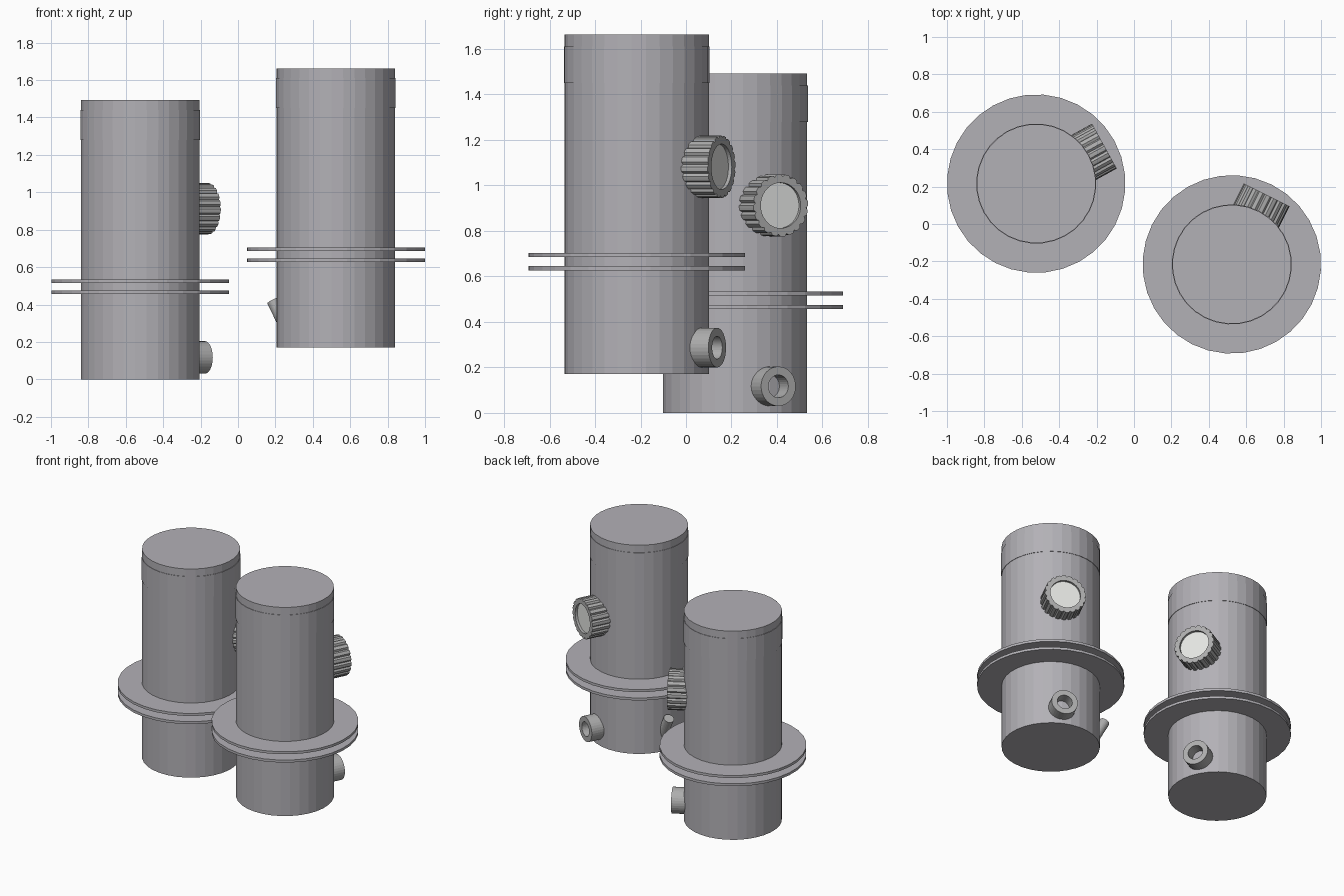
import bpy, bmesh, math
from mathutils import Matrix, Vector

if "Cube" in bpy.data.objects:
    bpy.data.objects.remove(bpy.data.objects["Cube"])


def material(name, rgb):
    m = bpy.data.materials.new(name)
    m.diffuse_color = (*rgb, 1)
    m.use_nodes = True
    m.node_tree.nodes["Principled BSDF"].inputs["Base Color"].default_value = m.diffuse_color
    return m


BODY = material("body grey", (0.45, 0.44, 0.47))
FITTING = material("fitting grey", (0.42, 0.42, 0.42))
GLASS = material("pale glass", (0.78, 0.79, 0.77))


def finish(bm, name, mat, matrix):
    bmesh.ops.recalc_face_normals(bm, faces=bm.faces)
    me = bpy.data.meshes.new(name)
    bm.to_mesh(me)
    bm.free()
    me.materials.append(mat)
    ob = bpy.data.objects.new(name, me)
    ob.matrix_world = matrix
    bpy.context.collection.objects.link(ob)
    return ob


def cylinder(name, mat, matrix, r, z0, z1, seg=32):
    bm = bmesh.new()
    bmesh.ops.create_cone(bm, cap_ends=True, segments=seg, radius1=r, radius2=r,
                          depth=z1 - z0, matrix=Matrix.Translation((0, 0, (z0 + z1) / 2)))
    return finish(bm, name, mat, matrix)


def tube(name, mat, matrix, radii, inner, z0, z1):
    """Ring whose outer outline follows the given list of radii."""
    n = len(radii)
    bm = bmesh.new()

    def loop(rs, z):
        return [bm.verts.new((r * math.cos(math.tau * i / n),
                              r * math.sin(math.tau * i / n), z))
                for i, r in enumerate(rs)]
    loops = [loop(radii, z0), loop(radii, z1),
             loop([inner] * n, z1), loop([inner] * n, z0)]
    for k in range(4):
        a, b = loops[k], loops[(k + 1) % 4]
        for i in range(n):
            j = (i + 1) % n
            bm.faces.new((a[i], a[j], b[j], b[i]))
    return finish(bm, name, mat, matrix)


def outward(z):
    """Local z points out of the tank along its +x at height z."""
    return Matrix.Translation((0, 0, z)) @ Matrix.Rotation(math.pi / 2, 4, 'Y')


def tank(tag, x, y, z, angle):
    base = Matrix.Translation((x, y, z)) @ Matrix.Rotation(math.radians(angle), 4, 'Z')
    # main shell, collar band and paired flanges
    cylinder(tag + "_shell", BODY, base, 0.318, 0, 1.493)
    tube(tag + "_collar", BODY, base, [0.321] * 32, 0.312, 1.28, 1.44)
    for i, z0 in enumerate((0.457, 0.516)):
        tube(f"{tag}_flange_{i + 1}", BODY, base, [0.477] * 32, 0.31, z0, z0 + 0.018)
    # ribbed sight-glass ring with its pane
    m = outward(0.912)
    teeth = [0.137, 0.137, 0.137, 0.127] * 20
    tube(tag + "_sight_ring", FITTING, base @ m, teeth, 0.1, 0.275, 0.4165)
    cylinder(tag + "_sight_glass", GLASS, base @ m, 0.101, 0.29, 0.40)
    # drain port
    tube(tag + "_drain_port", FITTING, base @ outward(0.117), [0.087] * 32, 0.05, 0.28, 0.395)


tank("left_tank", -0.523, 0.216, 0.0, 28.8)
tank("right_tank", 0.523, -0.216, 0.17, 63.4)

# slanted spout on the right tank only
a, lean = math.radians(157), math.radians(28)
tip = Vector((0.523 + 0.365 * math.cos(a), -0.216 + 0.365 * math.sin(a), 0.42))
spout = (Matrix.Translation(tip) @ Matrix.Rotation(a, 4, 'Z')
         @ Matrix.Rotation(lean, 4, 'Y'))
cylinder("slanted_spout", FITTING, spout, 0.034, -0.22, 0, 24)
